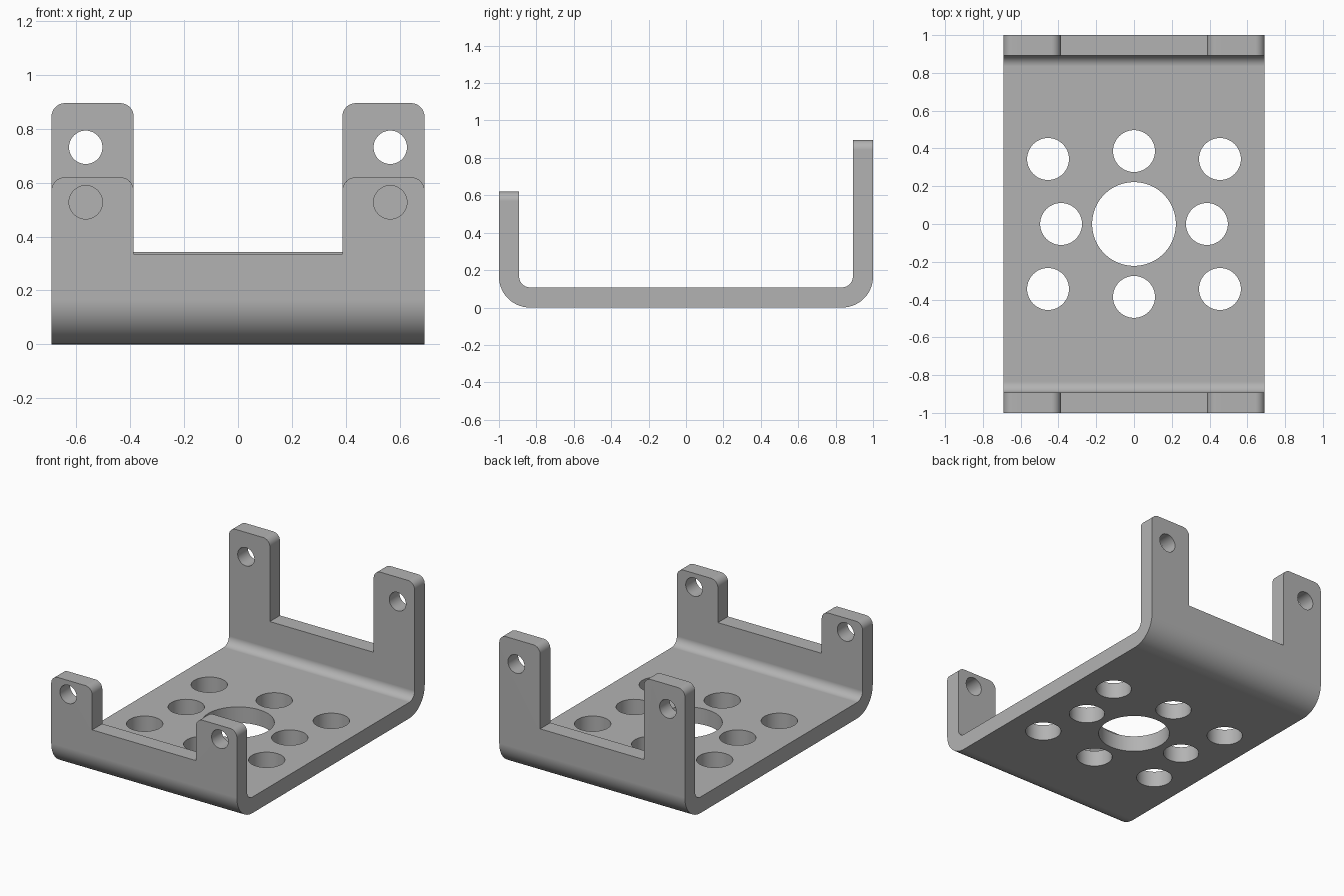
import bpy, bmesh
from math import pi, cos, sin, radians
from mathutils import Matrix, Vector

HALF_W, THICK, BEND = 0.692, 0.108, 0.165
FRONT_TOP, BACK_TOP = 0.62, 0.895
NOTCH = 0.387

cube = bpy.data.objects.get("Cube")
if cube:
    bpy.data.objects.remove(cube, do_unlink=True)

metal = bpy.data.materials.new("grey metal")
metal.use_nodes = True
grey = (0.45, 0.45, 0.45, 1)
metal.diffuse_color = grey
metal.node_tree.nodes["Principled BSDF"].inputs["Base Color"].default_value = grey


def make_object(name, bm):
    bmesh.ops.recalc_face_normals(bm, faces=bm.faces)
    mesh = bpy.data.meshes.new(name)
    bm.to_mesh(mesh)
    bm.free()
    mesh.materials.append(metal)
    obj = bpy.data.objects.new(name, mesh)
    bpy.context.collection.objects.link(obj)
    return obj


def arc(y, z, r, start, end, steps=14):
    angles = [start + (end - start) * i / steps for i in range(steps + 1)]
    return [(y + r * cos(a), z + r * sin(a)) for a in angles]


def box(name, size, centre):
    bm = bmesh.new()
    bmesh.ops.create_cube(bm, size=1)
    bmesh.ops.scale(bm, vec=size, verts=bm.verts)
    bmesh.ops.translate(bm, vec=centre, verts=bm.verts)
    return make_object(name, bm)


def drill(name, radius, centre, axis="Z", length=0.4):
    bm = bmesh.new()
    turn = Matrix.Rotation(pi / 2, 4, "X") if axis == "Y" else Matrix()
    bmesh.ops.create_cone(bm, cap_ends=True, segments=48, radius1=radius, radius2=radius,
                          depth=length, matrix=Matrix.Translation(centre) @ turn)
    return make_object(name, bm)


def activate(obj):
    bpy.ops.object.select_all(action="DESELECT")
    obj.select_set(True)
    bpy.context.view_layer.objects.active = obj


def cut(obj, cutter):
    activate(obj)
    mod = obj.modifiers.new("cut", "BOOLEAN")
    mod.operation, mod.solver, mod.object = "DIFFERENCE", "EXACT", cutter
    bpy.ops.object.modifier_apply(modifier=mod.name)
    bpy.data.objects.remove(cutter, do_unlink=True)


# Bent plate: U-shaped profile extruded across the width
c, inner = 1 - BEND, BEND - THICK
profile = [(-1, FRONT_TOP)]
profile += arc(-c, BEND, BEND, pi, 1.5 * pi) + arc(c, BEND, BEND, 1.5 * pi, 2 * pi)
profile += [(1, BACK_TOP), (1 - THICK, BACK_TOP)]
profile += arc(c, BEND, inner, 2 * pi, 1.5 * pi) + arc(-c, BEND, inner, 1.5 * pi, pi)
profile += [(THICK - 1, FRONT_TOP)]
bm = bmesh.new()
face = bm.faces.new([bm.verts.new((-HALF_W, y, z)) for y, z in profile])
side = bmesh.ops.extrude_face_region(bm, geom=[face])["geom"]
bmesh.ops.translate(bm, vec=(2 * HALF_W, 0, 0),
                    verts=[v for v in side if isinstance(v, bmesh.types.BMVert)])
bracket = make_object("bracket", bm)

# Notches between the mounting tabs
for y, floor in ((-1, 0.335), (1, 0.342)):
    cut(bracket, box("notch_cutter", (2 * NOTCH, 0.6, 1), (0, y, floor + 0.5)))

# Rounded upper corners of the tabs
bm = bmesh.new()
bm.from_mesh(bracket.data)
corners = []
for e in bm.edges:
    a, b = (v.co for v in e.verts)
    top = FRONT_TOP if a.y < 0 else BACK_TOP
    along_y = abs((b - a).normalized().dot(Vector((0, 1, 0)))) > 0.99
    if along_y and abs(a.z - top) < 1e-3:
        corners.append(e)
bmesh.ops.bevel(bm, geom=corners, offset=0.05, segments=8, profile=0.5, affect="EDGES")
bm.to_mesh(bracket.data)
bm.free()

# Floor holes: a large centre bore and a ring of eight
cut(bracket, drill("bore_cutter", 0.222, (0, 0, 0)))
for s in (-1, 1):
    spots = [(s * 0.386, 0), (0, s * 0.386), (s * 0.455, 0.344), (s * 0.455, -0.344)]
    for x, y in spots:
        cut(bracket, drill("hole_cutter", 0.111, (x, y, 0)))
    # Screw holes in the tabs
    for y, z in ((-1, 0.527), (1, 0.731)):
        cut(bracket, drill("screw_cutter", 0.062, (s * 0.565, y, z), "Y"))

# Smooth bends and bores with crisp edges and flat plates
activate(bracket)
bpy.ops.object.shade_smooth_by_angle(angle=radians(30))
weighted = bracket.modifiers.new("weighted normals", "WEIGHTED_NORMAL")
weighted.keep_sharp = True
